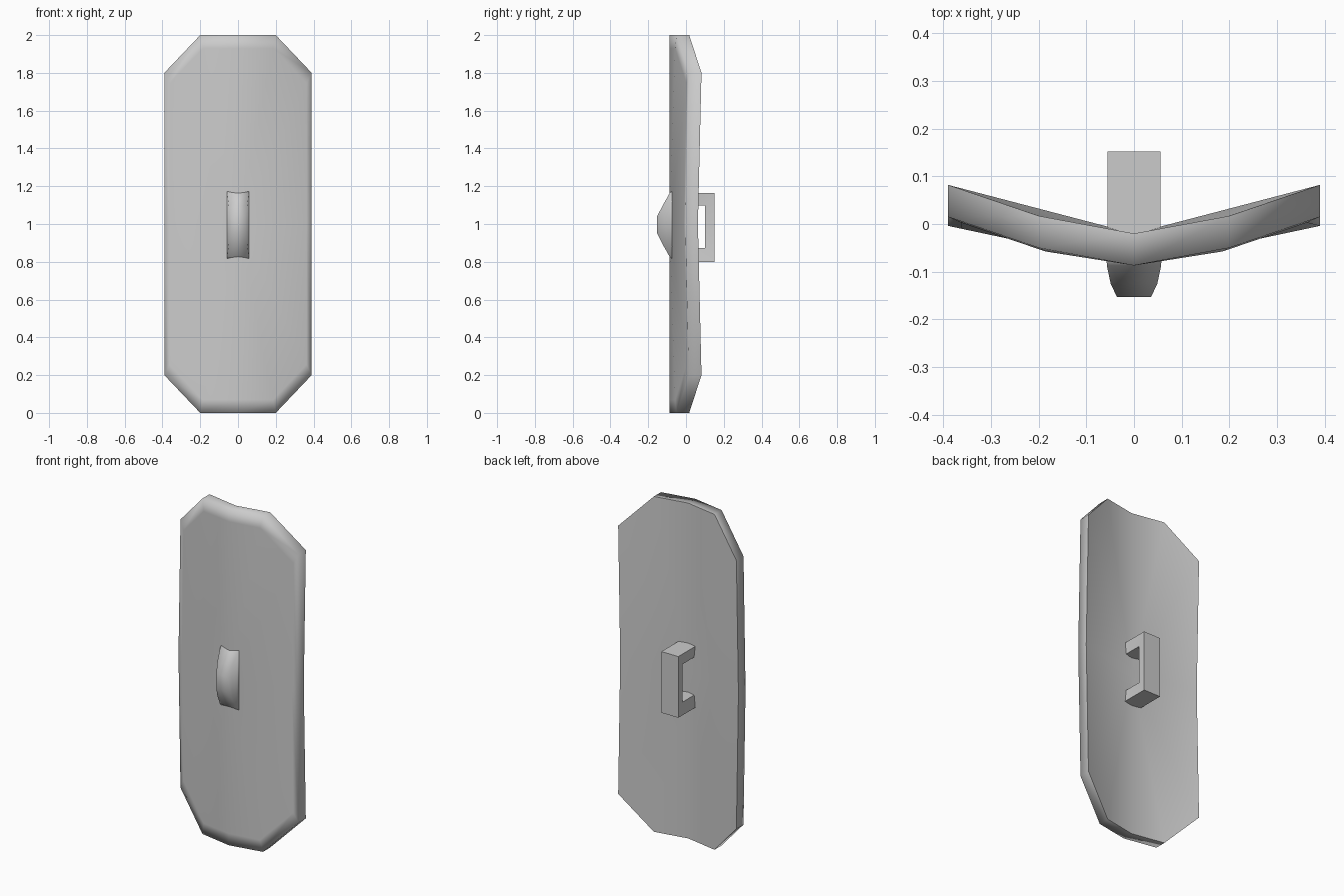
import bpy, bmesh

if "Cube" in bpy.data.objects:
    bpy.data.objects.remove(bpy.data.objects["Cube"])


def finish(name, bm, smooth=True):
    bmesh.ops.recalc_face_normals(bm, faces=bm.faces)
    for f in bm.faces:
        f.smooth = smooth
    me = bpy.data.meshes.new(name)
    bm.to_mesh(me)
    bm.free()
    ob = bpy.data.objects.new(name, me)
    bpy.context.collection.objects.link(ob)
    return ob


def bridge(bm, a, b):
    n = len(a)
    return [bm.faces.new((a[i], a[(i + 1) % n], b[(i + 1) % n], b[i])) for i in range(n)]


# Shield plate: bent octagon, rim points (x, front y, z), mirrored
right = [(0.2, -0.05, 2), (0.39, 0.015, 1.8), (0.39, -0.004, 1),
         (0.39, 0.015, 0.2), (0.2, -0.05, 0)]
rim = [(0, -0.087, 2)] + right + [(0, -0.087, 0)] + [(-x, y, z) for x, y, z in reversed(right)]
FRONT, THICK = -0.087, 0.067
bm = bmesh.new()
front = [bm.verts.new(p) for p in rim]
back = [bm.verts.new((x, y + THICK, z)) for x, y, z in rim]
inner = []
for x, y, z in rim:
    bulge = 0.005 if x and z != 1 else 0
    inner.append(bm.verts.new((x * 0.93, FRONT + (y - FRONT) * 0.93 - bulge, 1 + (z - 1) * 0.93)))
bridge(bm, front, back)
bridge(bm, inner, front)
for ring, y in ((inner, FRONT), (back, FRONT + THICK)):
    c = bm.verts.new((0, y, 1))
    for i in range(len(ring)):
        bm.faces.new((ring[i], ring[(i + 1) % len(ring)], c))
for i in range(len(back)):
    bm.edges.get((back[i], back[(i + 1) % len(back)])).smooth = False
finish("shield_plate", bm)

# Front boss: tapered block made of stacked rectangles (y, half x, half z)
bm = bmesh.new()
rings = []
for y, hx, hz in ((-0.06, 0.058, 0.19), (-0.087, 0.057, 0.168),
                  (-0.125, 0.049, 0.10), (-0.153, 0.036, 0.045)):
    rings.append([bm.verts.new((sx * hx, y, 0.995 + sz * hz))
                  for sx, sz in ((-1, -1), (1, -1), (1, 1), (-1, 1))])
for a, b in zip(rings, rings[1:]):
    bridge(bm, a, b)
bm.faces.new(rings[0])
bm.faces.new(rings[-1])
finish("front_boss", bm)

# Rear grip: C-shaped bar, outer and inner profiles in (y, z)
outer = [(-0.03, 0.80), (0.152, 0.80), (0.152, 1.165), (-0.03, 1.165)]
inside = [(-0.03, 0.872), (0.1, 0.872), (0.1, 1.098), (-0.03, 1.098)]
bm = bmesh.new()
loops = [[bm.verts.new((s * hx, y, z)) for y, z in prof]
         for prof, s, hx in ((outer, -1, 0.056), (outer, 1, 0.056),
                             (inside, 1, 0.048), (inside, -1, 0.048))]
for k in range(4):
    a, b = loops[k], loops[(k + 1) % 4]
    for i in range(3):
        bm.faces.new((a[i], a[i + 1], b[i + 1], b[i]))
for i in (0, 3):
    bm.faces.new([lp[i] for lp in loops])
grip = finish("rear_grip", bm)
for o in bpy.context.selected_objects:
    o.select_set(False)
grip.select_set(True)
bpy.context.view_layer.objects.active = grip
bpy.ops.object.shade_smooth_by_angle(angle=1.4)
